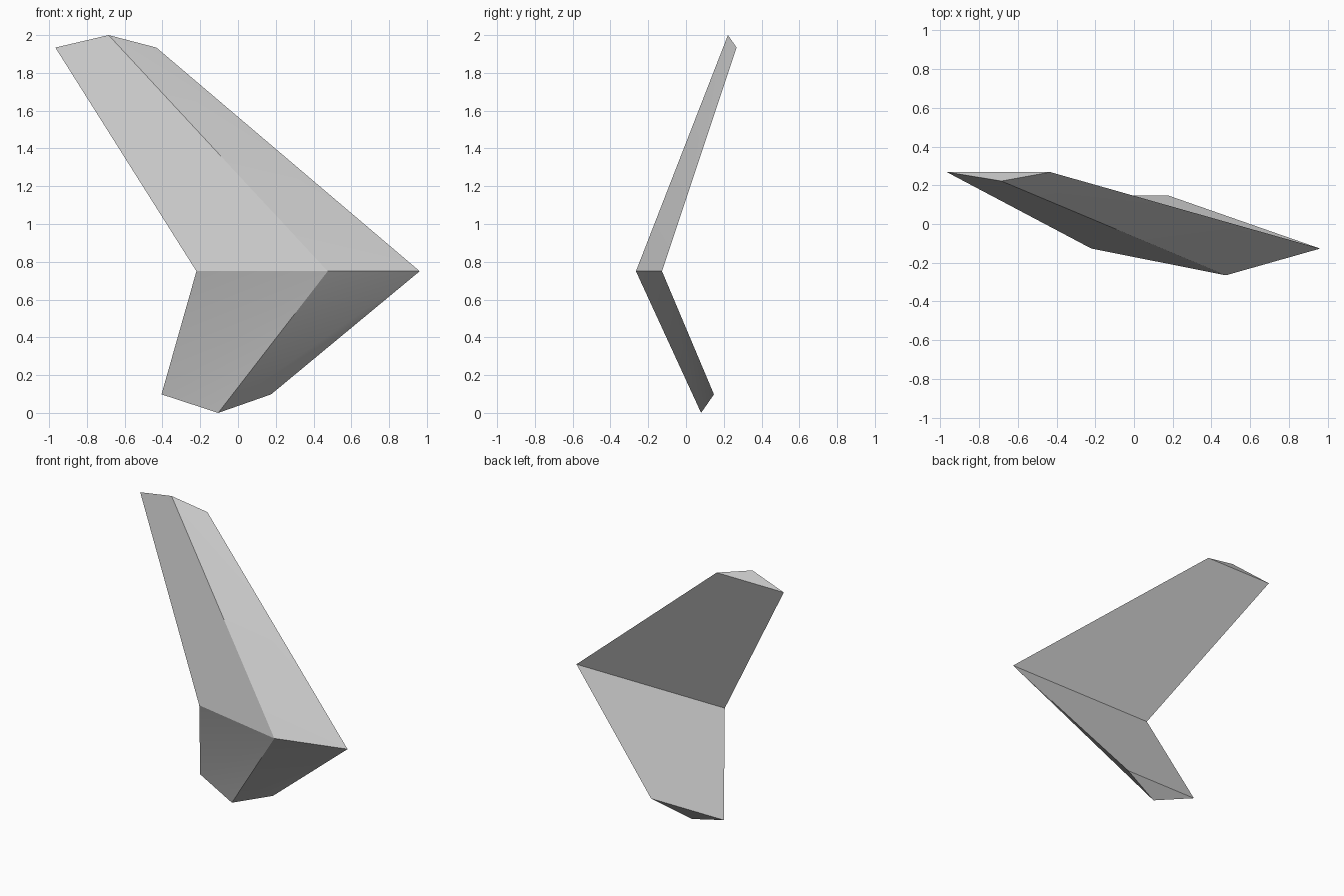
import bpy
import bmesh
import math

cube = bpy.data.objects.get("Cube")
if cube:
    bpy.data.objects.remove(cube, do_unlink=True)

# Plain grey material
grey = bpy.data.materials.new("plain_grey")
grey.use_nodes = True
colour = (0.6, 0.6, 0.6, 1)
grey.diffuse_color = colour
grey.node_tree.nodes["Principled BSDF"].inputs["Base Color"].default_value = colour


def section(left_x, ridge, right_x, back_y, z):
    """Triangular section: left back corner, front ridge, right back corner."""
    return [(left_x, back_y, z), ridge, (right_x, back_y, z)]


lower = section(-0.405, (-0.105, 0.08, 0.0), 0.175, 0.148, 0.098)
middle = section(-0.22, (0.475, -0.265, 0.75), 0.962, -0.127, 0.75)
upper = section(-0.967, (-0.685, 0.222, 2.0), -0.432, 0.268, 1.934)

# Bent blade: sections joined into one closed shell
bm = bmesh.new()
tip_low, bend, tip_high = [[bm.verts.new(p) for p in s] for s in (lower, middle, upper)]

for end in (tip_low, tip_high):
    # Front panels, each split along the diagonal leaving the bend
    for i in range(2):
        bm.faces.new((bend[i], bend[i + 1], end[i]))
        bm.faces.new((bend[i + 1], end[i + 1], end[i]))
    # Flat back panel and tip cap
    bm.faces.new((bend[0], end[0], end[2]))
    bm.faces.new((bend[0], end[2], bend[2]))
    bm.faces.new(end)

bmesh.ops.recalc_face_normals(bm, faces=bm.faces)
mesh = bpy.data.meshes.new("bent_blade")
bm.to_mesh(mesh)
bm.free()
mesh.materials.append(grey)

blade = bpy.data.objects.new("bent_blade", mesh)
bpy.context.collection.objects.link(blade)
bpy.ops.object.select_all(action="DESELECT")
blade.select_set(True)
bpy.context.view_layer.objects.active = blade
bpy.ops.object.shade_smooth_by_angle(angle=math.radians(30))
